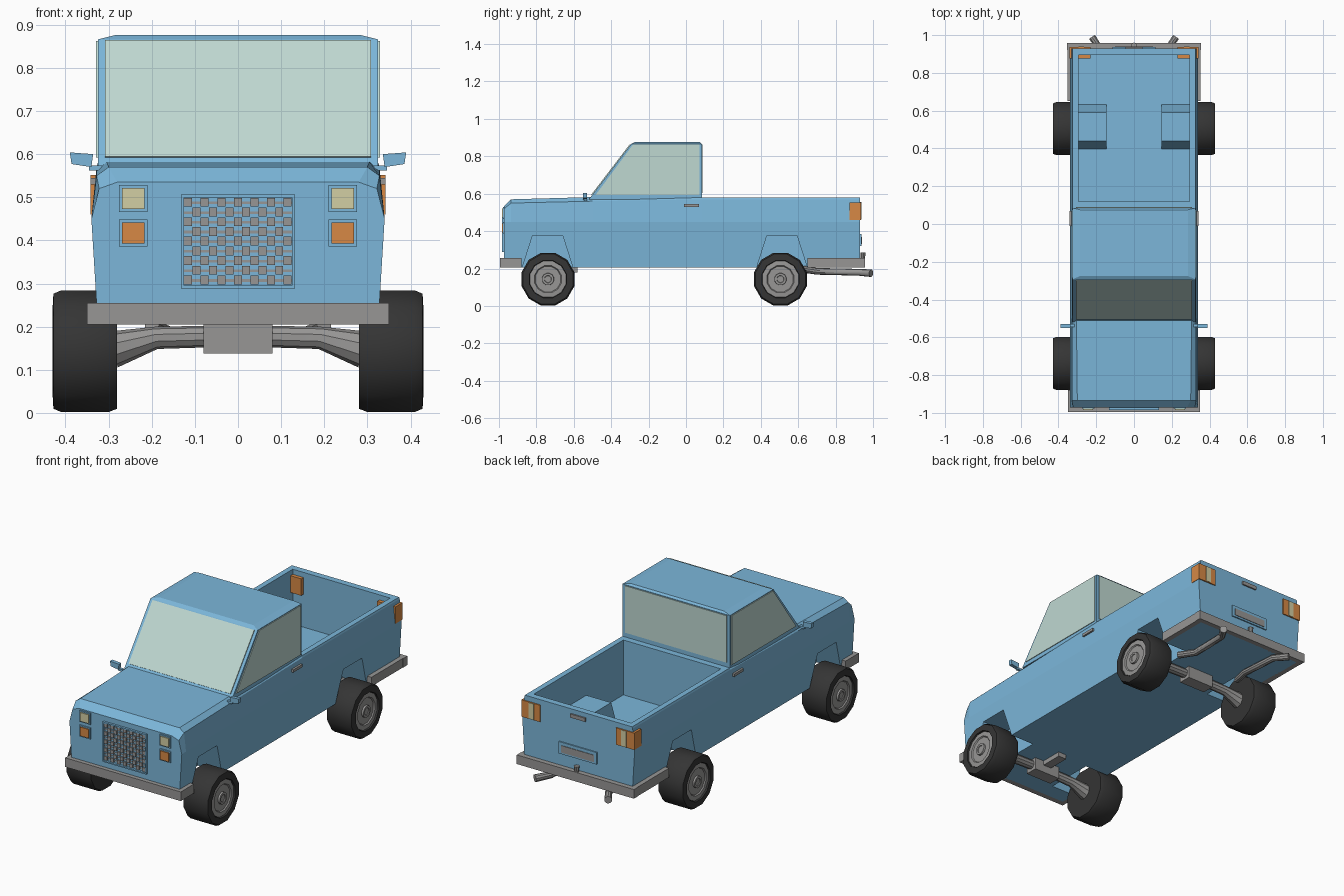
import bpy, bmesh, math
from mathutils import Vector

cube = bpy.data.objects.get("Cube")
if cube:
    bpy.data.objects.remove(cube)


def material(name, *rgb):
    m = bpy.data.materials.new(name)
    m.use_nodes = True
    m.diffuse_color = (*rgb, 1)
    m.node_tree.nodes["Principled BSDF"].inputs["Base Color"].default_value = (*rgb, 1)
    return m


BLUE = material("body blue", .2, .47, .7)
GLASS = material("pale glass", .52, .69, .64)
GREY = material("metal grey", .31, .305, .3)
BLACK = material("tyre black", .035, .035, .035)
ORANGE = material("lamp orange", .68, .25, .06)
CREAM = material("lamp cream", .65, .62, .37)


def build(name, verts, faces, mat):
    me = bpy.data.meshes.new(name)
    me.from_pydata([tuple(v) for v in verts], [], faces)
    bm = bmesh.new()
    bm.from_mesh(me)
    bmesh.ops.remove_doubles(bm, verts=bm.verts, dist=1e-6)
    bmesh.ops.recalc_face_normals(bm, faces=bm.faces)
    bm.to_mesh(me)
    bm.free()
    me.materials.append(mat)
    ob = bpy.data.objects.new(name, me)
    bpy.context.collection.objects.link(ob)
    return ob


def loft(name, rings, mat):
    """Skin a row of equal closed rings and cap both ends."""
    n = len(rings[0])
    faces = [(k * n + i, k * n + (i + 1) % n, (k + 1) * n + (i + 1) % n, (k + 1) * n + i)
             for k in range(len(rings) - 1) for i in range(n)]
    last = (len(rings) - 1) * n
    faces += [tuple(range(n)), tuple(range(last, last + n))]
    return build(name, [v for r in rings for v in r], faces, mat)


def prism(name, pts, vec, mat):
    pts = [Vector(p) for p in pts]
    return loft(name, [pts, [p + Vector(vec) for p in pts]], mat)


def box(name, x, y, z, mat):
    pts = [(x[0], y[0], z[0]), (x[1], y[0], z[0]), (x[1], y[1], z[0]), (x[0], y[1], z[0])]
    return prism(name, pts, (0, 0, z[1] - z[0]), mat)


def tube(name, path, mat, n=10):
    """Round tube along (point, radius) pairs."""
    pts = [Vector(p) for p, r in path]
    rings = []
    for k, (p, r) in enumerate(path):
        d = pts[min(k + 1, len(pts) - 1)] - pts[max(k - 1, 0)]
        u = d.cross(Vector((0, 0, 1))).normalized()
        w = u.cross(d).normalized()
        rings.append([pts[k] + r * (math.cos(a) * u + math.sin(a) * w)
                      for a in (math.tau * (i + .5) / n for i in range(n))])
    return smooth(loft(name, rings, mat))


def smooth(ob):
    bpy.ops.object.select_all(action='DESELECT')
    ob.select_set(True)
    bpy.context.view_layer.objects.active = ob
    bpy.ops.object.shade_smooth_by_angle(angle=math.radians(35))
    return ob


def cut(target, cutter):
    m = target.modifiers.new("cut", 'BOOLEAN')
    m.operation, m.solver, m.object = 'DIFFERENCE', 'EXACT', cutter
    bpy.context.view_layer.objects.active = target
    bpy.ops.object.modifier_apply(modifier=m.name)
    bpy.data.objects.remove(cutter)


def trapezoid(name, x, width, lo, hi, z):
    pts = [(x, lo[0], z[0]), (x, lo[1], z[0]), (x, hi[1], z[1]), (x, hi[0], z[1])]
    return prism(name, pts, (width, 0, 0), BLUE)


# Body shell: half sections along the length
def section(y, half):
    return [(x, y, z) for x, z in half] + [(-x, y, z) for x, z in reversed(half)]


low = [(.325, .205), (.34, .45)]
body = loft("body", [
    section(-.972, low + [(.322, .52), (.28, .535)]),
    section(-.935, low + [(.328, .55), (.30, .57)]),
    section(-.5, low + [(.328, .56), (.305, .582)]),
    section(.085, low + [(.328, .57), (.325, .58)]),
    section(.93, low + [(.328, .57), (.325, .58)])], BLUE)

# Load bed with wheel wells, then the wheel arches
bed = box("bed_cutter", (-.295, .295), (.12, .895), (.28, .7), BLUE)
for s in (-1, 1):
    cut(bed, trapezoid("well", s * .145, s * .2, (.37, .66), (.44, .59), (.2, .4)))
cut(body, bed)
for s in (-1, 1):
    for c in (-.74, .513):
        cut(body, trapezoid("arch", s * .18, s * .25, (c - .14, c + .14),
                            (c - .08, c + .08), (.19, .377)))


# Cab
def slope(z):
    return -.513 + .764 * (z - .578)


def plan(x, y0, y1, z):
    return [(-x, y0, z), (x, y0, z), (x, y1, z), (-x, y1, z)]


loft("cab", [plan(.325, slope(.57), .085, .57), plan(.325, slope(.866), .085, .866),
             plan(.285, -.275, .075, .876)], BLUE)

# Windows
zb, zt = .592, .862
prism("windshield", [(x, slope(z), z) for x, z in
                     ((-.308, zb), (.308, zb), (.308, zt), (-.308, zt))],
      (0, -.004, .003), GLASS)
prism("rear_window", [(-.308, .085, .605), (.308, .085, .605), (.308, .085, zt),
                      (-.308, .085, zt)], (0, .004, 0), GLASS)
for s in (-1, 1):
    prism("side_window", [(s * .325, slope(zb) + .018, zb), (s * .325, .073, zb),
                          (s * .325, .073, zt), (s * .325, slope(zt) + .012, zt)],
          (s * .004, 0, 0), GLASS)

# Grille: frame and woven mesh
for s in (-1, 1):
    box("grille_side", (s * .125, s * .132), (-.984, -.96), (.288, .506), BLUE)
for z in (.288, .499):
    box("grille_rail", (-.132, .132), (-.984, -.96), (z, z + .007), BLUE)
cols, rows = 13, 9
for j in range(rows):
    z = .298 + j * .0225
    box("grille_wire", (-.125, .125), (-.974, -.965), (z + .006, z + .012), GREY)
    for i in range(cols):
        if (i + j) % 2 == 0:
            x = (i - cols / 2) * .0192
            box("grille_block", (x, x + .0185), (-.98, -.965), (z, z + .0205), GREY)

for s in (-1, 1):
    # Front lamps in raised surrounds
    for z, mat in ((.497, CREAM), (.417, ORANGE)):
        box("lamp_surround", (s * .21, s * .276), (-.978, -.96), (z - .031, z + .031), BLUE)
        box("front_lamp", (s * .217, s * .269), (-.984, -.97), (z - .024, z + .024), mat)
    # Tail lamps wrapping the corner
    box("tail_lamp", (s * .23, s * .342), (.875, .936), (.46, .552), ORANGE)
    box("tail_lamp_stripe", (s * .265, s * .295), (.93, .939), (.462, .55), CREAM)
    # Door handle and mirror
    box("door_handle", (s * .325, s * .342), (-.01, .07), (.53, .545), GREY)
    prism("mirror", [(s * .34, -.55, .57), (s * .386, -.55, .577),
                     (s * .39, -.55, .604), (s * .336, -.55, .6)], (0, .02, 0), BLUE)
    box("mirror_arm", (s * .315, s * .345), (-.545, -.53), (.562, .574), BLUE)

# Tailgate fittings
box("tailgate_handle", (-.045, .045), (.925, .938), (.535, .555), GREY)
box("plate_surround", (-.115, .115), (.925, .937), (.32, .385), BLUE)
box("number_plate", (-.1, .1), (.93, .94), (.33, .368), GREY)

# Wrap-round bumpers
bz = (.205, .255)
box("front_bumper", (-.35, .35), (-.995, -.965), bz, GREY)
box("rear_bumper", (-.355, .355), (.92, .957), bz, GREY)
for s in (-1, 1):
    box("front_bumper_side", (s * .32, s * .35), (-.97, -.88), bz, GREY)
    box("rear_bumper_side", (s * .32, s * .353), (.65, .93), bz, GREY)
tube("tow_ball", [((0, .945, .25), .012), ((0, .946, .285), .014)], GREY)

# Exhaust pipes
for s in (-1, 1):
    tube("exhaust", [((s * .2, .6, .2), .018), ((s * .165, .7, .185), .018),
                     ((s * .175, .92, .18), .018), ((s * .222, .99, .175), .02)], GREY)


# Wheels: lathe a profile of (x, radius) around the axle line
def lathe(name, s, y, profile, mat, n=12):
    rings = [[(s * x, y + r * math.cos(a), .143 + r * math.sin(a))
              for a in (math.tau * (i + .5) / n for i in range(n))] for x, r in profile]
    return smooth(loft(name, rings, mat))


for y in (-.738, .505):
    for s in (-1, 1):
        lathe("tyre", s, y, [(.28, .09), (.28, .138), (.30, .146), (.41, .146),
                             (.428, .138), (.43, .103), (.415, .1)], BLACK)
        lathe("rim", s, y, [(.285, .1), (.422, .1), (.424, .075), (.418, .07)], GREY)
        lathe("hub", s, y, [(.41, .034), (.428, .032), (.428, .02), (.424, .018)], GREY)
        # Axle half, flaring toward the wheel
        tube("axle", [((s * .07, y, .177), .025), ((s * .19, y, .174), .026),
                      ((s * .29, y, .147), .043)], GREY)
    box("axle_housing", (-.08, .08), (y - .035, y + .035), (.138, .205), GREY)
box("drive_arm", (-.025, .025), (-.72, -.58), (.18, .206), GREY)
